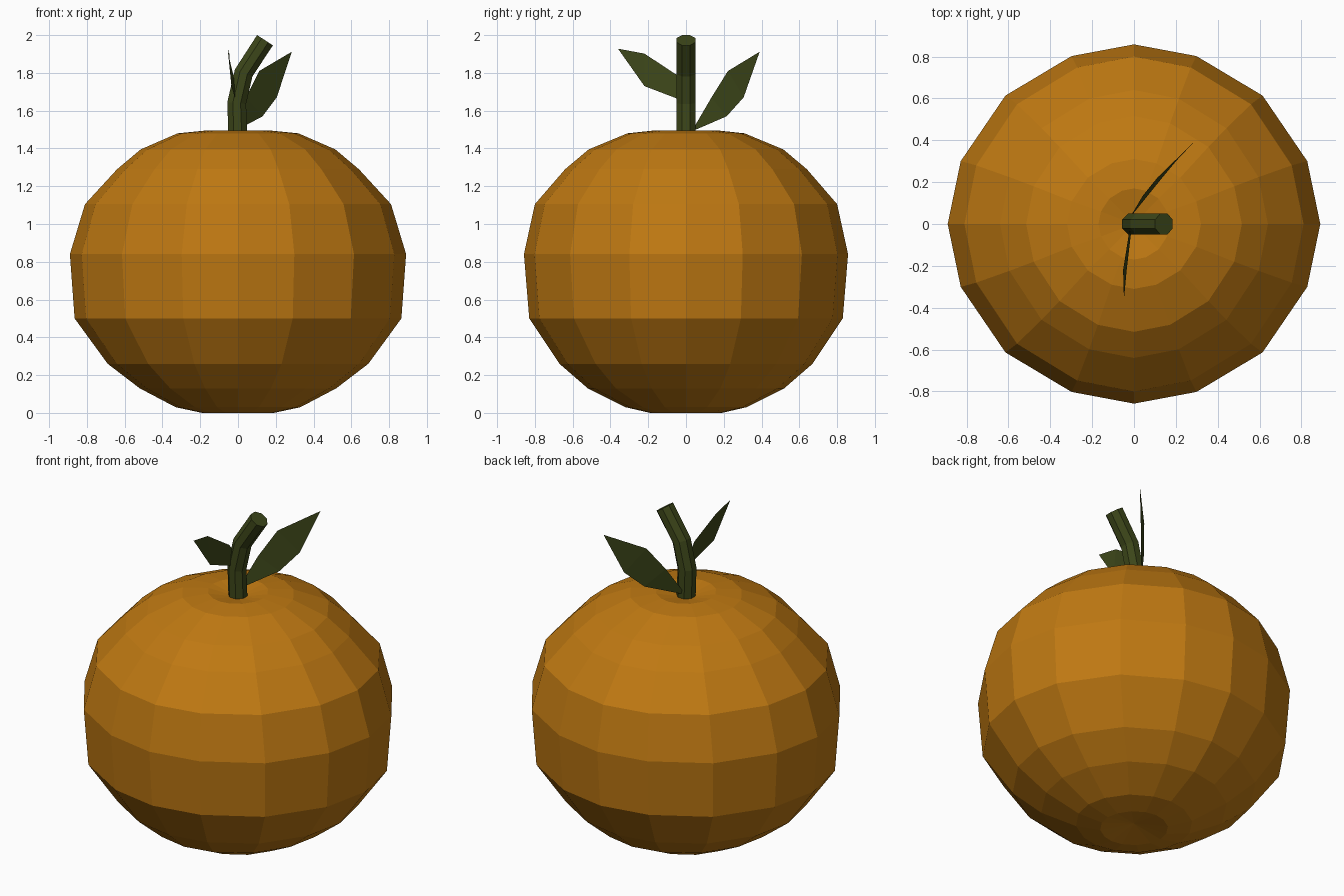
import bpy, math
from mathutils import Vector

if "Cube" in bpy.data.objects:
    bpy.data.objects.remove(bpy.data.objects["Cube"])


def material(name, color):
    m = bpy.data.materials.new(name)
    m.diffuse_color = (*color, 1)
    m.use_nodes = True
    m.node_tree.nodes["Principled BSDF"].inputs["Base Color"].default_value = m.diffuse_color
    return m


def build(name, verts, faces, mat):
    mesh = bpy.data.meshes.new(name)
    mesh.from_pydata(verts, [], faces)
    mesh.update()
    mesh.materials.append(mat)
    ob = bpy.data.objects.new(name, mesh)
    bpy.context.collection.objects.link(ob)
    return ob


def bridge(rings, n):
    """Quads between consecutive rings of n vertices."""
    return [(r * n + i, r * n + (i + 1) % n, (r + 1) * n + (i + 1) % n, (r + 1) * n + i)
            for r in range(rings - 1) for i in range(n)]


orange = material("orange_skin", (0.52, 0.19, 0.006))
green = material("green", (0.046, 0.062, 0.01))

# Fruit: sixteen-sided lathe with slightly oval rings and dimpled ends
quarter = [(1, 0), (0.93, 0.35), (0.69, 0.715), (0.335, 0.935)]
unit = []
for k in range(4):
    for i in range(4):
        if k % 2 == 0:
            x, y = quarter[i]
        else:
            x, y = quarter[(4 - i) % 4] if i else (0, 1)
            x = -x if i else 0
        unit.append((x, y) if k < 2 else (-x, -y))
profile = [  # z, radius in x, radius in y
    (0.0, 0.19, 0.19), (0.03, 0.33, 0.32), (0.13, 0.52, 0.52), (0.26, 0.69, 0.67),
    (0.50, 0.865, 0.83), (0.84, 0.89, 0.858), (1.105, 0.81, 0.80), (1.29, 0.64, 0.64),
    (1.395, 0.515, 0.515), (1.48, 0.32, 0.31), (1.495, 0.17, 0.17)]
verts = [(x * rx, y * ry, z) for z, rx, ry in profile for x, y in unit]
faces = bridge(len(profile), 16)
low, high, last = len(verts), len(verts) + 1, (len(profile) - 1) * 16
verts += [(0, 0, 0.03), (0, 0, 1.46)]
for i in range(16):
    j = (i + 1) % 16
    faces += [(j, i, low), (last + i, last + j, high)]
build("fruit", verts, faces, orange)

# Stem: octagonal tube bending toward +x
path = [(0, 1.44, 0), (-0.007, 1.64, 5), (0.03, 1.80, 22), (0.143, 1.973, 33)]
verts = []
for px, pz, tilt in path:
    t = math.radians(tilt)
    for i in range(8):
        a = math.radians(22.5 + 45 * i)
        u, v = 0.054 * math.cos(a), 0.054 * math.sin(a)
        verts.append((px + u * math.cos(t), v, pz - u * math.sin(t)))
faces = bridge(len(path), 8) + [tuple(range(7, -1, -1)), tuple(range(24, 32))]
build("stem", verts, faces, green)


# Leaves: near-vertical blades given by upper and lower edges between base and tip
def leaf(name, base, upper, lower, tip):
    n = len(upper)
    faces = [(0, n + 1, 1)]
    faces += [(i, n + i, n + i + 1, i + 1) for i in range(1, n)]
    faces.append((n, 2 * n, 2 * n + 1))
    build(name, [base, *upper, *lower, tip], faces, green)


leaf("back_leaf", (-0.02, 0.03, 1.49),
     [(0.042, 0.135, 1.67), (0.112, 0.222, 1.81)],
     [(0.13, 0.215, 1.57), (0.205, 0.305, 1.67)],
     (0.285, 0.39, 1.912))
leaf("front_leaf", (-0.01, 0.03, 1.68),
     [(-0.025, -0.05, 1.79), (-0.052, -0.22, 1.902)],
     [(-0.015, -0.05, 1.665), (-0.035, -0.22, 1.73), ][:2],
     (-0.048, -0.36, 1.928))
